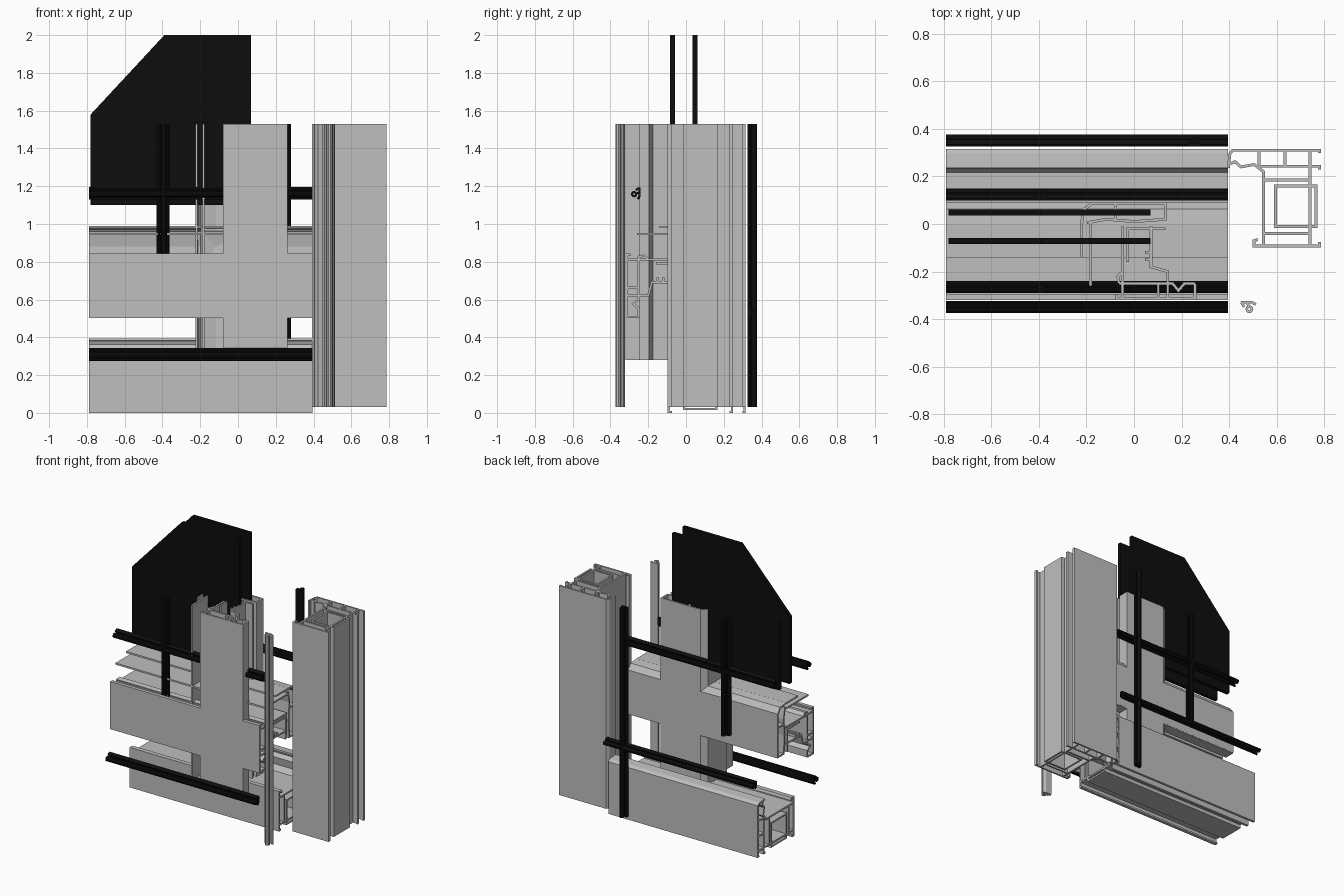
import bpy, bmesh, math
from mathutils import Vector

cube = bpy.data.objects.get("Cube")
if cube:
    bpy.data.objects.remove(cube, do_unlink=True)


def material(name, rgb):
    m = bpy.data.materials.new(name)
    m.use_nodes = True
    m.diffuse_color = (*rgb, 1)
    m.node_tree.nodes["Principled BSDF"].inputs["Base Color"].default_value = (*rgb, 1)
    return m


GREY = material("light grey", (0.52, 0.52, 0.52))
BLACK = material("black", (0.004, 0.004, 0.004))


def finish(name, bm, mat):
    bmesh.ops.recalc_face_normals(bm, faces=bm.faces)
    mesh = bpy.data.meshes.new(name)
    bm.to_mesh(mesh)
    bm.free()
    mesh.materials.append(mat)
    ob = bpy.data.objects.new(name, mesh)
    bpy.context.collection.objects.link(ob)
    return ob


def wall_sides(points, thick, closed):
    """Both offset sides of a mitred wall that follows the points."""
    pts = [Vector(p) for p in points]
    n = len(pts)
    left, right = [], []
    for i, p in enumerate(pts):
        prev = pts[i - 1] if closed or i > 0 else None
        nxt = pts[(i + 1) % n] if closed or i < n - 1 else None
        d1 = (p - prev).normalized() if prev else (nxt - p).normalized()
        d2 = (nxt - p).normalized() if nxt else d1
        n1, n2 = Vector((-d1.y, d1.x)), Vector((-d2.y, d2.x))
        m = (n1 + n2).normalized()
        off = m * (thick / 2 / max(m.dot(n1), 0.4))
        left.append(p + off)
        right.append(p - off)
    return left, right


def extrusion(name, walls, base, start, end, mat, upright, thick):
    """Run a set of profile walls along x, or along z when upright."""
    bm = bmesh.new()

    def place(p, t):
        u, v = p
        return bm.verts.new((base - u, v, t) if upright else (t, v, base + u))

    for points, closed in walls:
        left, right = wall_sides(points, thick, closed)
        rows = [[place(p, t) for p in side]
                for side, t in ((left, start), (left, end), (right, end), (right, start))]
        n = len(points)
        for i in range(n if closed else n - 1):
            j = (i + 1) % n
            for k in range(4):
                a, b = rows[k], rows[(k + 1) % 4]
                bm.faces.new((a[i], a[j], b[j], b[i]))
        if not closed:
            for i in (0, n - 1):
                bm.faces.new([r[i] for r in rows])
    return finish(name, bm, mat)


def box_loop(u0, u1, v0, v1):
    return ([(u0, v0), (u1, v0), (u1, v1), (u0, v1)], True)


def path(*points):
    return (list(points), False)


# Hollow outer frame section: u runs inward from the outer edge, v is depth
FRAME = [
    path((0.005, 0.298), (0.005, 0.31), (0.37, 0.31), (0.382, 0.295), (0.388, 0.235)),
    path((0.388, 0.25), (0.36, 0.262), (0.335, 0.24), (0.28, 0.25), (0.24, 0.22), (0.24, -0.09)),
    path((0.005, 0.23), (0.005, 0.243), (0.26, 0.243)),
    path((0.045, 0.31), (0.045, -0.09)),
    path((0.15, 0.31), (0.15, 0.243)),
    path((0.26, 0.31), (0.26, 0.243)),
    path((0.005, -0.075), (0.005, -0.092), (0.28, -0.092), (0.28, -0.07), (0.265, -0.065)),
    path((0.24, -0.04), (0.045, -0.04)),
    path((0.24, 0.185), (0.045, 0.185)),
    box_loop(0.02, 0.19, -0.01, 0.16),
]

# Sash section with front flange, hollow body, rear bead and glazing ledges
SASH = [
    path((0.006, -0.25), (0.006, -0.314), (0.335, -0.314), (0.335, -0.295)),
    path((0.006, -0.25), (0.05, -0.25), (0.075, -0.28), (0.1, -0.25), (0.325, -0.25)),
    path((0.12, -0.314), (0.12, -0.2), (0.19, -0.18), (0.19, -0.01)),
    path((0.16, -0.314), (0.16, -0.25)),
    path((0.31, -0.314), (0.31, -0.01)),
    path((0.325, -0.25), (0.33, -0.22), (0.31, -0.2)),
    path((0.19, -0.12), (0.215, -0.12)),
    path((0.19, -0.15), (0.215, -0.15)),
    path((0.29, -0.16), (0.29, -0.02), (0.13, -0.02)),
    path((0.13, 0.09), (0.13, 0.02), (0.26, 0.01), (0.38, 0.02), (0.46, 0.005)),
    path((0.13, 0.085), (0.44, 0.085), (0.475, 0.06), (0.482, 0.0)),
    path((0.34, 0.085), (0.34, 0.015)),
    path((0.445, -0.26), (0.445, 0.01)),
    path((0.482, -0.14), (0.482, 0.0)),
]


def gasket(v_front, flip=False, scale=1.0):
    """Rubber seal: a flat strip, a short stem and a small round bulb."""
    def at(u, v):
        return (u * scale, v_front + (0.05 - v if flip else v))
    ring = [at(0.03 + 0.011 * math.cos(a * math.tau / 10),
               0.015 + 0.011 * math.sin(a * math.tau / 10)) for a in range(10)]
    return [path(at(0.003, 0.035), at(0.02, 0.044), at(0.066, 0.044)),
            path(at(0.03, 0.022), at(0.04, 0.044)),
            path(at(0.064, 0.044), at(0.052, 0.024)),
            (ring, True)]


# Frame and sash members
LEFT, RIGHT, TOP = -0.79, 0.395, 1.53
members = [
    ("frame_post", FRAME, 0.785, 0.03, TOP, True),
    ("frame_sill", FRAME, 0.0, LEFT, RIGHT, False),
    ("sash_stile", SASH, 0.262, 0.28, TOP, True),
    ("sash_rail", SASH, 0.502, LEFT, RIGHT, False),
]
for name, section, base, start, end, upright in members:
    extrusion(name, section, base, start, end, GREY, upright, 0.012)

# Seals floating around the members
seals = [
    ("front_post_seal", gasket(-0.373), 0.515, 0.03, TOP, True, GREY),
    ("front_sill_seal", gasket(-0.373), 0.275, LEFT, RIGHT, False, BLACK),
    ("rear_post_seal", gasket(0.326, True, 0.8), 0.28, 0.03, TOP, True, BLACK),
    ("rear_sill_seal", gasket(0.326, True, 0.8), 0.502, LEFT, RIGHT, False, BLACK),
    ("front_rail_glass_seal", gasket(-0.29), 1.128, LEFT, RIGHT, False, BLACK),
    ("rear_rail_glass_seal", gasket(0.098, True), 1.128, LEFT, RIGHT, False, BLACK),
    ("front_stile_glass_seal", gasket(-0.29), -0.362, 0.70, TOP, True, BLACK),
    ("rear_stile_glass_seal", gasket(0.098, True), -0.362, 0.70, TOP, True, BLACK),
]
for name, section, base, start, end, upright, mat in seals:
    extrusion(name, section, base, start, end, mat, upright, 0.011)

# Two glass panes with one clipped corner
PANE = [(-0.78, 1.10), (0.07, 1.10), (0.07, 2.0), (-0.39, 2.0), (-0.78, 1.58)]
for name, y in (("front_pane", -0.085), ("rear_pane", 0.035)):
    bm = bmesh.new()
    face = bm.faces.new([bm.verts.new((x, y, z)) for x, z in PANE])
    grown = bmesh.ops.extrude_face_region(bm, geom=[face])["geom"]
    bmesh.ops.translate(bm, vec=(0, 0.026, 0),
                        verts=[g for g in grown if isinstance(g, bmesh.types.BMVert)])
    finish(name, bm, BLACK)
